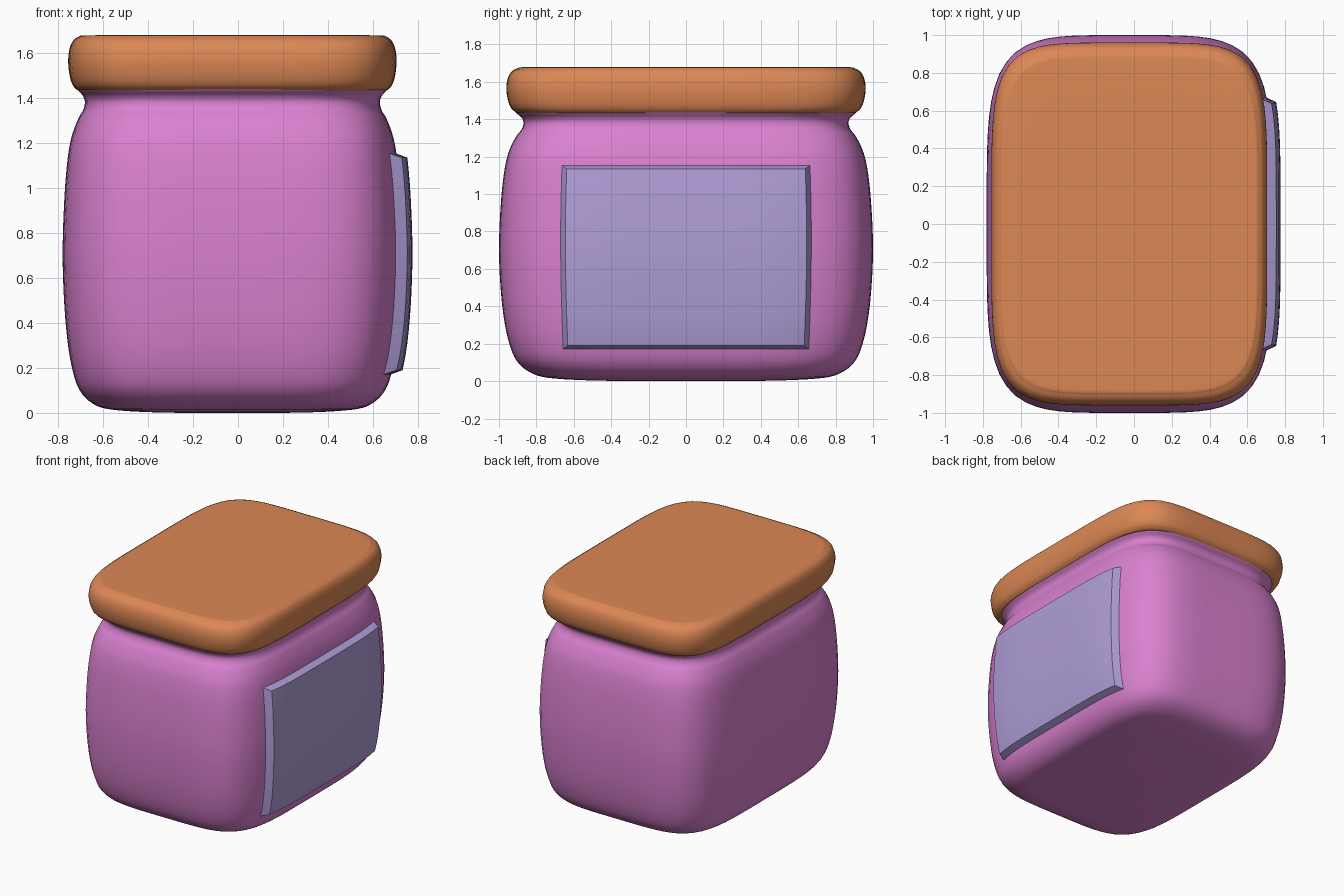
import bpy, bmesh, math

if "Cube" in bpy.data.objects:
    bpy.data.objects.remove(bpy.data.objects["Cube"])

CX = -0.025          # jar axis, label sticks out on +x
HX, HY = 0.755, 1.0  # body half sizes
SEG = 96


def material(name, rgb):
    m = bpy.data.materials.new(name)
    m.diffuse_color = (*rgb, 1)
    m.use_nodes = True
    m.node_tree.nodes["Principled BSDF"].inputs["Base Color"].default_value = m.diffuse_color
    return m


pink = material("pink", (0.70, 0.22, 0.63))
orange = material("orange", (0.72, 0.245, 0.09))
lavender = material("lavender", (0.43, 0.34, 0.68))


def smooth_profile(pts, steps=4):
    """Catmull-Rom curve through (scale, z) points."""
    out = []
    for i in range(len(pts) - 1):
        p0, p1, p2, p3 = (pts[max(i - 1, 0)], pts[i], pts[i + 1],
                          pts[min(i + 2, len(pts) - 1)])
        for k in range(steps):
            t = k / steps
            out.append(tuple(0.5 * (2 * b + (c - a) * t + (2 * a - 5 * b + 4 * c - d) * t * t
                                    + (3 * b - a - 3 * c + d) * t ** 3)
                             for a, b, c, d in zip(p0, p1, p2, p3)))
    out.append(pts[-1])
    return out


def finish(bm, name, mat, angle):
    bmesh.ops.recalc_face_normals(bm, faces=bm.faces)
    me = bpy.data.meshes.new(name)
    bm.to_mesh(me)
    bm.free()
    ob = bpy.data.objects.new(name, me)
    bpy.context.collection.objects.link(ob)
    me.materials.append(mat)
    bpy.ops.object.select_all(action='DESELECT')
    ob.select_set(True)
    bpy.context.view_layer.objects.active = ob
    bpy.ops.object.shade_smooth_by_angle(angle=math.radians(angle))
    return ob


def loft(name, prof, hx, hy, n, mat):
    """Stack rounded-rectangle rings along z and cap both ends."""
    bm = bmesh.new()
    rings = []
    for s, z in prof:
        ring = []
        for i in range(SEG):
            a = 2 * math.pi * i / SEG
            c, d = math.cos(a), math.sin(a)
            r = s * (abs(c) ** n + abs(d) ** n) ** (-1 / n)
            ring.append(bm.verts.new((CX + hx * r * c, hy * r * d, z)))
        rings.append(ring)
    for lo, hi in zip(rings, rings[1:]):
        for i in range(SEG):
            j = (i + 1) % SEG
            bm.faces.new((lo[i], lo[j], hi[j], hi[i]))
    bm.faces.new(rings[0])
    bm.faces.new(rings[-1])
    return finish(bm, name, mat, 50)


# Jar body with pinched neck
N_BODY = 4.6
body_prof = smooth_profile([
    (0.30, 0.0), (0.55, 0.005), (0.74, 0.018), (0.83, 0.045), (0.895, 0.095),
    (0.935, 0.17), (0.968, 0.30), (0.99, 0.48), (1.0, 0.70), (0.992, 0.92),
    (0.975, 1.10), (0.95, 1.22), (0.91, 1.305), (0.88, 1.345), (0.869, 1.38),
    (0.88, 1.41), (0.915, 1.445), (0.90, 1.50)])
loft("jar_body", body_prof, HX, HY, N_BODY, pink)

# Pillow-edged lid
lid_prof = smooth_profile([
    (0.60, 1.432), (0.90, 1.433), (0.955, 1.442), (0.985, 1.48), (1.0, 1.55),
    (0.995, 1.61), (0.975, 1.65), (0.94, 1.672), (0.88, 1.679), (0.5, 1.68)])
loft("lid", lid_prof, 0.73, 0.96, 5.2, orange)


# Label plate that follows the curve of the +x side
def side_x(y, z):
    for (s0, z0), (s1, z1) in zip(body_prof, body_prof[1:]):
        if z0 <= z <= z1:
            s = s0 + (s1 - s0) * (z - z0) / (z1 - z0)
            return CX + HX * (s ** N_BODY - abs(y) ** N_BODY) ** (1 / N_BODY)


def label_sheet(bm, hw, z0, z1, lift, ny=20, nz=16):
    grid = []
    for k in range(nz + 1):
        v = k / nz
        w = hw * (0.98 + 0.02 * math.sin(math.pi * (0.15 + 0.85 * (1 - v))))
        z = z0 + (z1 - z0) * v
        grid.append([bm.verts.new((side_x(y, z) + lift, y, z))
                     for y in (w * (2 * i / ny - 1) for i in range(ny + 1))])
    for a, b in zip(grid, grid[1:]):
        for i in range(ny):
            bm.faces.new((a[i], a[i + 1], b[i + 1], b[i]))
    return (grid[0] + [r[-1] for r in grid[1:-1]] + grid[-1][::-1]
            + [r[0] for r in grid[-2:0:-1]])


bm = bmesh.new()
outer = label_sheet(bm, 0.645, 0.19, 1.135, 0.046)
inner = label_sheet(bm, 0.672, 0.17, 1.155, -0.004)
for i in range(len(outer)):
    j = (i + 1) % len(outer)
    bm.faces.new((outer[i], outer[j], inner[j], inner[i]))
finish(bm, "label_plate", lavender, 30)
